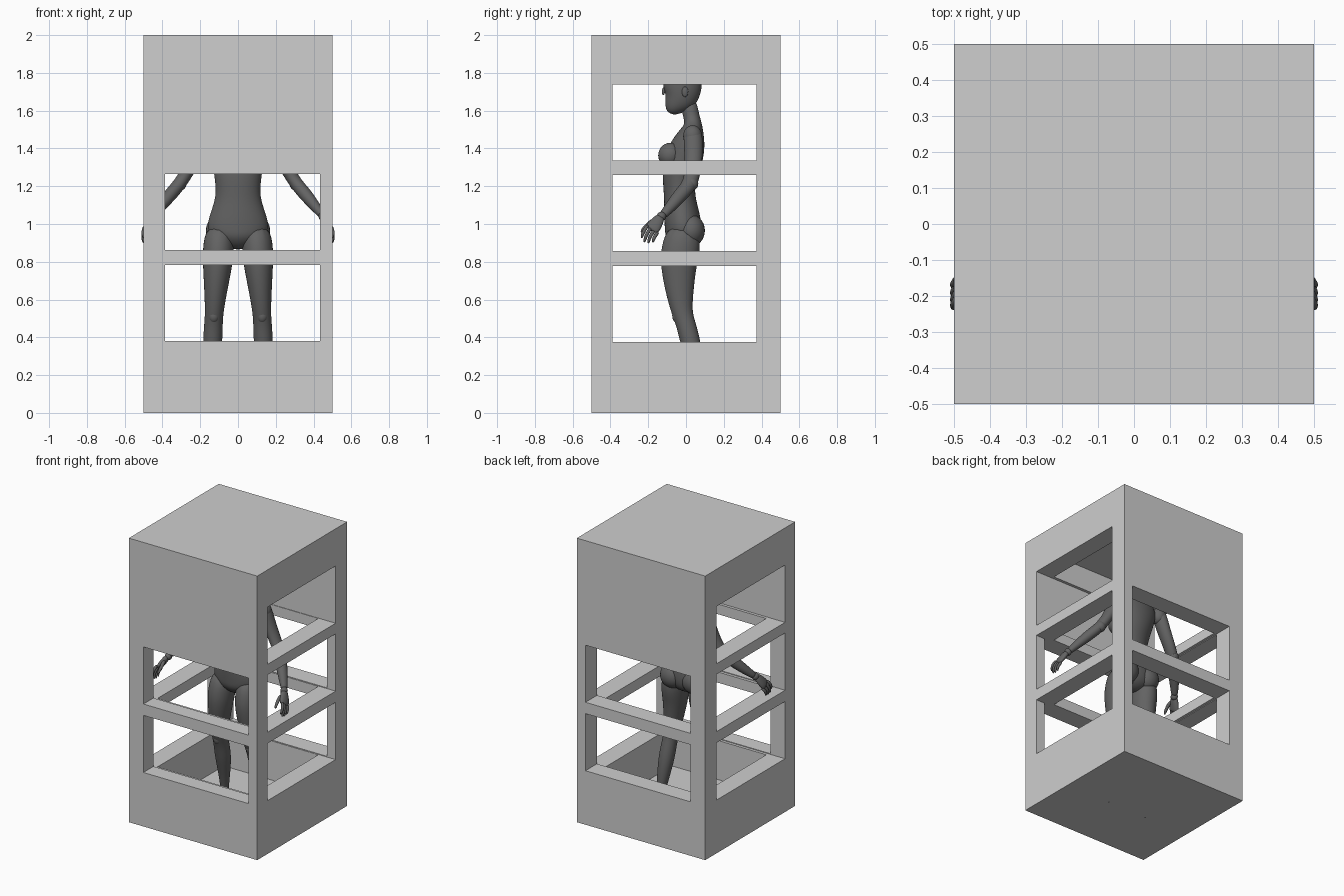
import bpy, bmesh, math
from mathutils import Vector

if "Cube" in bpy.data.objects:
    bpy.data.objects.remove(bpy.data.objects["Cube"], do_unlink=True)


def material(name, value):
    m = bpy.data.materials.new(name)
    m.use_nodes = True
    col = (value, value, value, 1)
    m.diffuse_color = col
    m.node_tree.nodes["Principled BSDF"].inputs["Base Color"].default_value = col
    return m


LIGHT = material("light grey", 0.62)
DARK = material("dark grey", 0.125)


def add_object(name, bm, mat):
    bmesh.ops.recalc_face_normals(bm, faces=bm.faces)
    mesh = bpy.data.meshes.new(name)
    bm.to_mesh(mesh)
    bm.free()
    mesh.materials.append(mat)
    ob = bpy.data.objects.new(name, mesh)
    bpy.context.collection.objects.link(ob)
    return ob


def box(name, x, y, z):
    bm = bmesh.new()
    bmesh.ops.create_cube(bm, size=1)
    for v in bm.verts:
        for i, (lo, hi) in enumerate((x, y, z)):
            v.co[i] = hi if v.co[i] > 0 else lo
    return add_object(name, bm, LIGHT)


def smooth(ob, levels):
    for p in ob.data.polygons:
        p.use_smooth = True
    if levels:
        ob.modifiers.new("smooth", "SUBSURF").levels = levels
        ob.modifiers["smooth"].render_levels = levels
    return ob


def loft(name, rings, side=1, sides=12, levels=2):
    """Tube through rings of (x, y, z, half width, half depth)."""
    bm = bmesh.new()
    pts = [Vector((r[0] * side, r[1], r[2])) for r in rings]
    loops = []
    for i, p in enumerate(pts):
        t = (pts[min(i + 1, len(pts) - 1)] - pts[max(i - 1, 0)]).normalized()
        u = Vector((0, 1, 0)).cross(t).normalized()
        v = t.cross(u)
        a, b = rings[i][3] * 1.04, rings[i][4] * 1.04
        loops.append([bm.verts.new(p + u * a * math.cos(k * math.tau / sides)
                                   + v * b * math.sin(k * math.tau / sides))
                      for k in range(sides)])
    for lo, hi in zip(loops, loops[1:]):
        for k in range(sides):
            n = (k + 1) % sides
            bm.faces.new((lo[k], lo[n], hi[n], hi[k]))
    bm.faces.new(loops[0])
    bm.faces.new(loops[-1])
    return smooth(add_object(name, bm, DARK), levels)


def ellipsoid(name, centre, radii, tilt=0):
    bm = bmesh.new()
    bmesh.ops.create_uvsphere(bm, u_segments=24, v_segments=14, radius=1)
    ob = smooth(add_object(name, bm, DARK), 0)
    ob.location, ob.scale = centre, radii
    ob.rotation_euler.x = tilt
    return ob


# Display case: hollow box, with openings cut straight through
case = box("display_case", (-.5, .5), (-.5, .5), (0, 2))
cutters = [box("cavity", (-.368, .368), (-.368, .368), (.1, 1.9))]
for z in (.38, .862):
    cutters.append(box("front_opening", (-.387, .433), (-1, 1), (z, z + .402)))
for z in (.375, .857, 1.335):
    cutters.append(box("side_opening", (-1, 1), (-.388, .372), (z, z + .403)))
bpy.context.view_layer.objects.active = case
for c in cutters:
    mod = case.modifiers.new("cut", "BOOLEAN")
    mod.operation, mod.solver, mod.object = "DIFFERENCE", "EXACT", c
    bpy.ops.object.modifier_apply(modifier=mod.name)
    bpy.data.objects.remove(c, do_unlink=True)

# Torso and neck
loft("torso", [
    (0, -.03, .865, .03, .03), (0, -.02, .91, .13, .09),
    (0, -.012, .97, .17, .1), (0, -.022, 1.05, .15, .095),
    (0, -.035, 1.15, .112, .08), (0, -.038, 1.25, .125, .09),
    (0, -.012, 1.35, .138, .105), (0, .02, 1.44, .155, .085),
    (0, .035, 1.5, .14, .058), (0, .038, 1.535, .075, .045),
    (0, .028, 1.57, .042, .042), (0, .01, 1.66, .042, .045)])

# Head, with the face to the front
loft("head", [
    (0, -.085, 1.585, .018, .02), (0, -.075, 1.61, .045, .045),
    (0, -.035, 1.65, .066, .085), (0, -.02, 1.7, .075, .1),
    (0, -.018, 1.75, .078, .104), (0, -.012, 1.8, .07, .092),
    (0, -.005, 1.835, .042, .055)])
loft("nose", [(0, -.114, 1.73, .006, .007), (0, -.122, 1.695, .01, .01),
              (0, -.118, 1.682, .007, .005)], sides=8, levels=1)

for side, label in ((1, "left"), (-1, "right")):
    # Rounded body forms
    ellipsoid(label + "_breast", (.067 * side, -.085, 1.365), (.06, .062, .065), -.2)
    ellipsoid(label + "_buttock", (.085 * side, .025, .965), (.085, .075, .085))
    ellipsoid(label + "_shoulder", (.178 * side, .035, 1.465), (.05, .05, .058))
    ellipsoid(label + "_ear", (.075 * side, -.005, 1.7), (.008, .017, .027))

    # Leg, knee and arched foot
    loft(label + "_leg", [
        (.095, -.008, .99, .075, .085), (.105, -.03, .86, .083, .105),
        (.108, -.04, .78, .078, .095), (.118, -.035, .65, .061, .076),
        (.126, -.022, .53, .048, .054), (.13, 0, .47, .049, .051),
        (.134, .025, .37, .052, .054), (.142, .05, .25, .04, .042),
        (.15, .065, .14, .026, .03), (.152, .07, .09, .025, .032)], side)
    ellipsoid(label + "_kneecap", (.128 * side, -.045, .515), (.03, .028, .04))
    loft(label + "_foot", [
        (.152, .105, .085, .022, .025), (.155, .06, .078, .03, .035),
        (.161, .01, .05, .034, .03), (.167, -.04, .024, .04, .024),
        (.17, -.085, .014, .038, .013), (.17, -.11, .012, .026, .009)], side)

    # Arm, with ball joints
    loft(label + "_arm", [
        (.172, .035, 1.51, .03, .035), (.187, .038, 1.46, .044, .052),
        (.215, .04, 1.38, .039, .049), (.26, .038, 1.29, .036, .044),
        (.31, .022, 1.21, .034, .04), (.35, -.02, 1.165, .036, .039),
        (.395, -.065, 1.11, .031, .034), (.435, -.11, 1.06, .022, .024),
        (.445, -.123, 1.045, .02, .022)], side)
    ellipsoid(label + "_elbow", (.308 * side, .028, 1.213), (.035, .037, .037))
    ellipsoid(label + "_wrist", (.45 * side, -.13, 1.04), (.023, .025, .025))

    # Hand and fingers
    loft(label + "_palm", [
        (.45, -.13, 1.045, .017, .021), (.466, -.15, 1.015, .02, .033),
        (.483, -.172, .985, .018, .04), (.491, -.187, .965, .013, .036)], side)
    for i in range(4):
        y, z = -.212 + i * .018, .985 - i * .012
        reach = (.036, .042, .038, .028)[i]
        loft(label + "_finger", [
            (.487, y + .012, z + .012, .011, .011),
            (.503, y - reach * .3, z - reach * .55, .01, .01),
            (.503, y - reach * .55, z - reach * 1.25, .009, .009),
            (.496, y - reach * .65, z - reach * 1.7, .005, .005)],
            side, sides=8, levels=1)
    loft(label + "_thumb", [
        (.455, -.165, 1.025, .014, .014), (.452, -.2, 1.0, .012, .012),
        (.455, -.228, .972, .01, .01), (.457, -.238, .955, .006, .006)],
        side, sides=8, levels=1)
